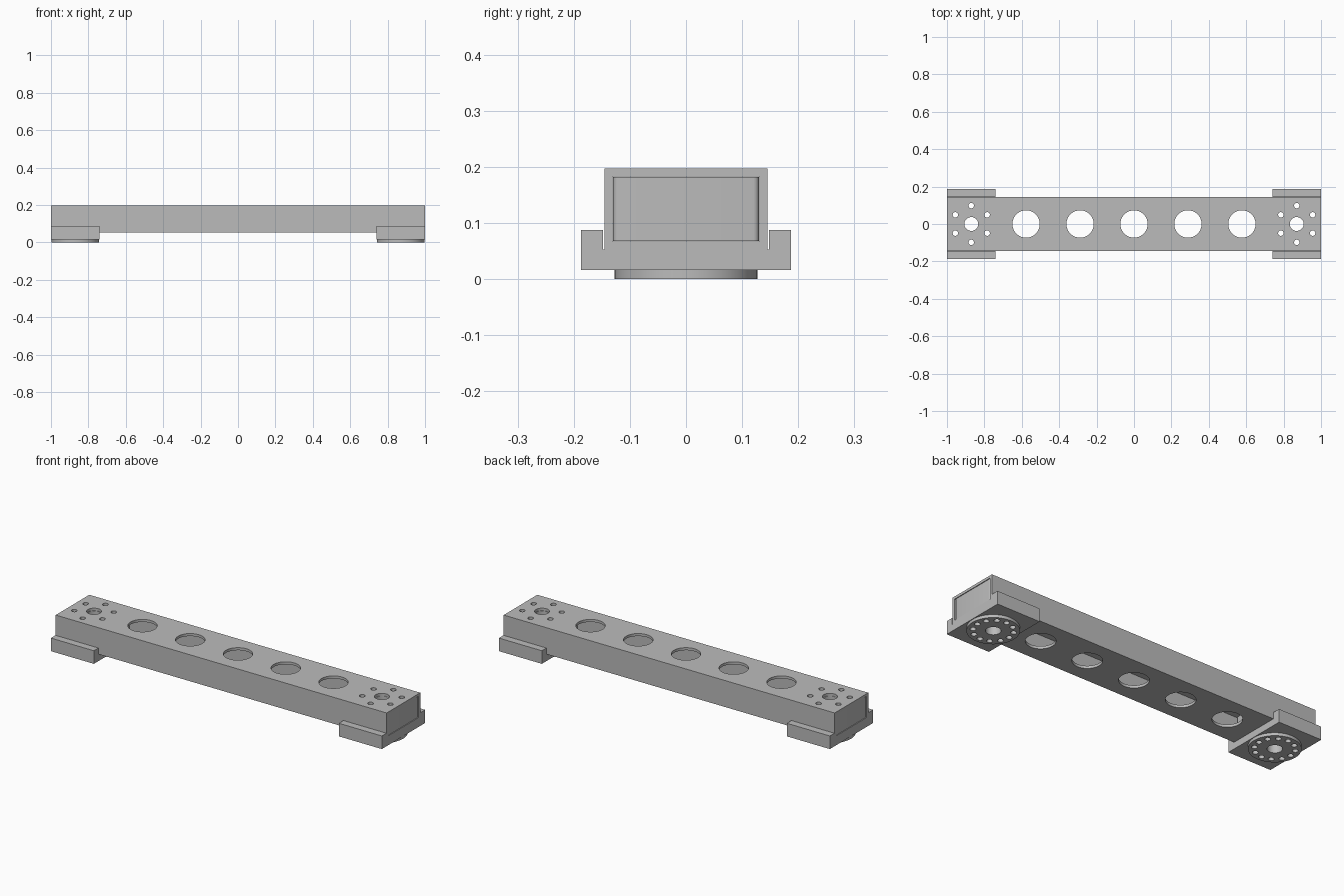
import bpy, bmesh, math
from mathutils import Matrix

if "Cube" in bpy.data.objects:
    bpy.data.objects.remove(bpy.data.objects["Cube"])

grey = bpy.data.materials.new("light_grey")
grey.diffuse_color = (0.5, 0.5, 0.5, 1)
grey.use_nodes = True
grey.node_tree.nodes["Principled BSDF"].inputs["Base Color"].default_value = grey.diffuse_color

END_X = 0.87       # centre of each end mount
LENGTH = 0.26      # length of each end mount
BOLT_R = 0.098     # bolt circle radius


def make(name, bm):
    me = bpy.data.meshes.new(name)
    bmesh.ops.recalc_face_normals(bm, faces=bm.faces[:])
    bm.to_mesh(me)
    bm.free()
    me.materials.append(grey)
    ob = bpy.data.objects.new(name, me)
    bpy.context.collection.objects.link(ob)
    return ob


def extrude_x(name, profile, x0, x1):
    """Solid from a closed (y, z) profile swept along x."""
    bm = bmesh.new()
    face = bm.faces.new([bm.verts.new((x0, y, z)) for y, z in profile])
    ext = bmesh.ops.extrude_face_region(bm, geom=[face])
    moved = [v for v in ext["geom"] if isinstance(v, bmesh.types.BMVert)]
    bmesh.ops.translate(bm, verts=moved, vec=(x1 - x0, 0, 0))
    return make(name, bm)


def rect(y, z0, z1):
    return [(-y, z0), (y, z0), (y, z1), (-y, z1)]


def cylinders(name, spots, z0, z1):
    """One mesh of upright cylinders given as (x, y, radius)."""
    bm = bmesh.new()
    for x, y, r in spots:
        bmesh.ops.create_cone(bm, cap_ends=True, segments=64 if r > 0.03 else 24,
                              radius1=r, radius2=r, depth=z1 - z0,
                              matrix=Matrix.Translation((x, y, (z0 + z1) / 2)))
    return make(name, bm)


def apply(ob, mod):
    bpy.context.view_layer.objects.active = ob
    bpy.ops.object.modifier_apply(modifier=mod.name)


def cut(ob, cutter):
    mod = ob.modifiers.new("cut", "BOOLEAN")
    mod.operation = "DIFFERENCE"
    mod.solver = "EXACT"
    mod.object = cutter
    apply(ob, mod)
    bpy.data.objects.remove(cutter)


def smooth(ob):
    bpy.ops.object.select_all(action="DESELECT")
    ob.select_set(True)
    bpy.context.view_layer.objects.active = ob
    bpy.ops.object.shade_smooth_by_angle(angle=math.radians(30))


def bolt_holes(cx, count):
    ring = [(cx, 0, 0.037)]
    for i in range(count):
        a = math.pi / 2 + i * math.tau / count
        ring.append((cx + BOLT_R * math.cos(a), BOLT_R * math.sin(a), 0.0145))
    return ring


# hollow square beam with lightening holes and bolt patterns
beam = extrude_x("beam", rect(0.145, 0.0525, 0.197), -1, 1)
cut(beam, extrude_x("bore", rect(0.131, 0.067, 0.183), -1.1, 1.1))
holes = [(i * 0.2885, 0, 0.073) for i in range(-2, 3)]
for s in (-1, 1):
    holes += bolt_holes(s * END_X, 6)
cut(beam, cylinders("beam_holes", holes, -0.1, 0.3))
smooth(beam)

for s, side in ((-1, "left"), (1, "right")):
    cx = s * END_X
    x0, x1 = cx - LENGTH / 2, cx + LENGTH / 2

    # filler block inside the beam end, with rounded upright edges
    plug = extrude_x(side + "_end_block", rect(0.13, 0.068, 0.182), x0 + 0.003, x1 - 0.003)
    bm = bmesh.new()
    bm.from_mesh(plug.data)
    upright = [e for e in bm.edges
               if abs(e.verts[0].co.z - e.verts[1].co.z) > 0.1]
    bmesh.ops.bevel(bm, geom=upright, offset=0.01, segments=5, profile=0.5, affect="EDGES")
    bm.to_mesh(plug.data)
    bm.free()
    cut(plug, cylinders("block_holes", bolt_holes(cx, 6), -0.1, 0.3))
    smooth(plug)

    # channel bracket cradling the beam
    channel = [(-0.187, 0.016), (0.187, 0.016), (0.187, 0.0875), (0.1475, 0.0875),
               (0.1475, 0.0525), (-0.1475, 0.0525), (-0.1475, 0.0875), (-0.187, 0.0875)]
    bracket = extrude_x(side + "_bracket", channel, x0, x1)
    cut(bracket, cylinders("bracket_holes", bolt_holes(cx, 12), -0.1, 0.3))
    smooth(bracket)

    # round flange under the bracket
    flange = cylinders(side + "_flange", [(cx, 0, 0.127)], 0, 0.016)
    cut(flange, cylinders("flange_holes", bolt_holes(cx, 12), -0.1, 0.3))
    smooth(flange)
